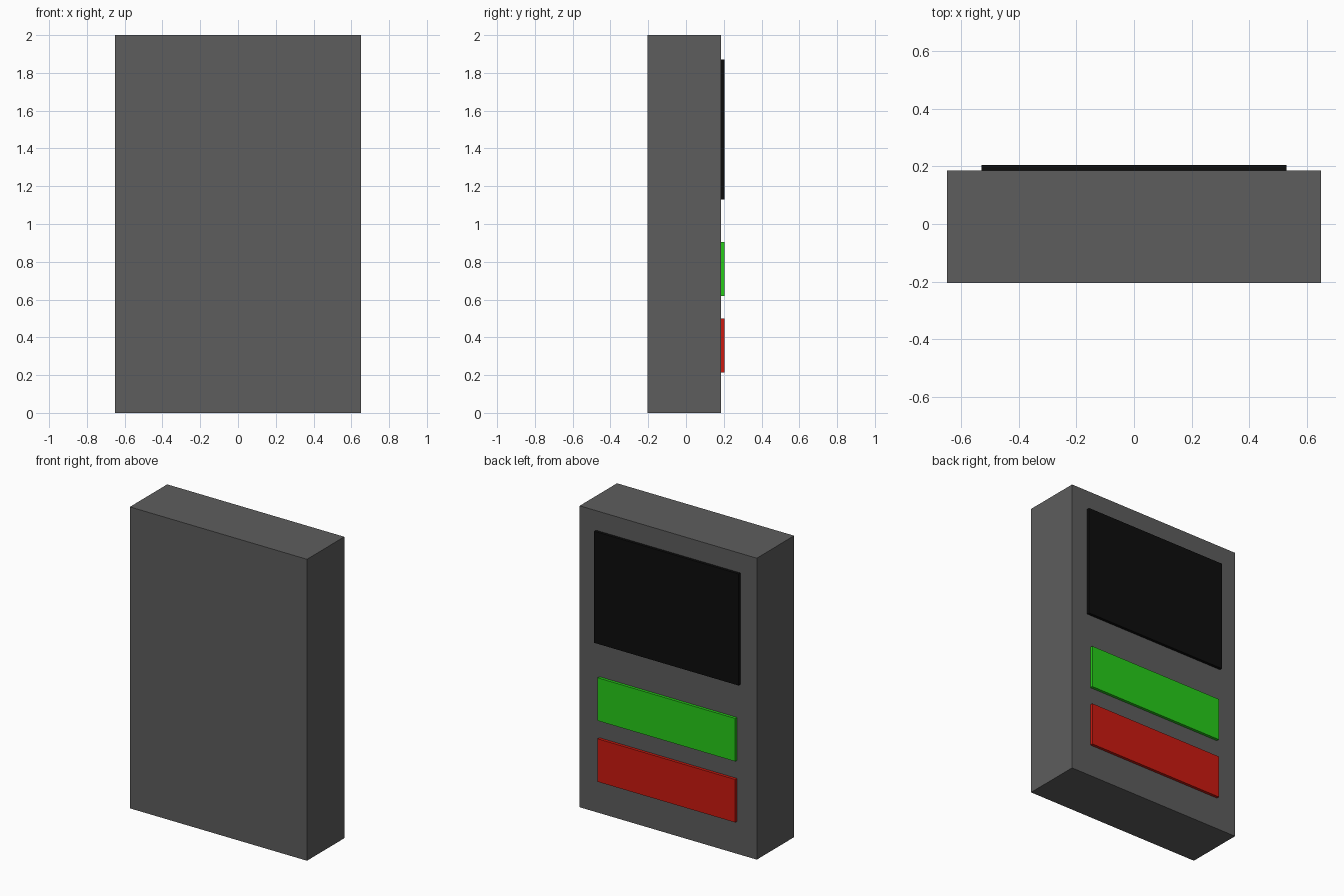
import bpy

if "Cube" in bpy.data.objects:
    bpy.data.objects.remove(bpy.data.objects["Cube"])


def box(name, x, y, z, color):
    """Axis-aligned box from (min, max) ranges, with a flat colour."""
    bpy.ops.mesh.primitive_cube_add(size=1)
    ob = bpy.context.object
    ob.name = name
    ranges = (x, y, z)
    for v in ob.data.vertices:
        v.co = [r[1] if c > 0 else r[0] for c, r in zip(v.co, ranges)]
    mat = bpy.data.materials.new(name + "_colour")
    mat.diffuse_color = (*color, 1)
    mat.use_nodes = True
    mat.node_tree.nodes["Principled BSDF"].inputs["Base Color"].default_value = mat.diffuse_color
    ob.data.materials.append(mat)
    return ob


# Main slab
box("body", (-0.65, 0.65), (-0.205, 0.186), (0, 2), (0.11, 0.11, 0.11))

# Raised panels on the back face, slightly sunk into the body
PANEL_Y = (0.176, 0.205)
box("screen", (-0.53, 0.53), PANEL_Y, (1.13, 1.87), (0.004, 0.004, 0.004))
box("green_button", (-0.505, 0.505), PANEL_Y, (0.62, 0.905), (0.02, 0.6, 0.01))
box("red_button", (-0.505, 0.505), PANEL_Y, (0.215, 0.5), (0.6, 0.01, 0.005))
